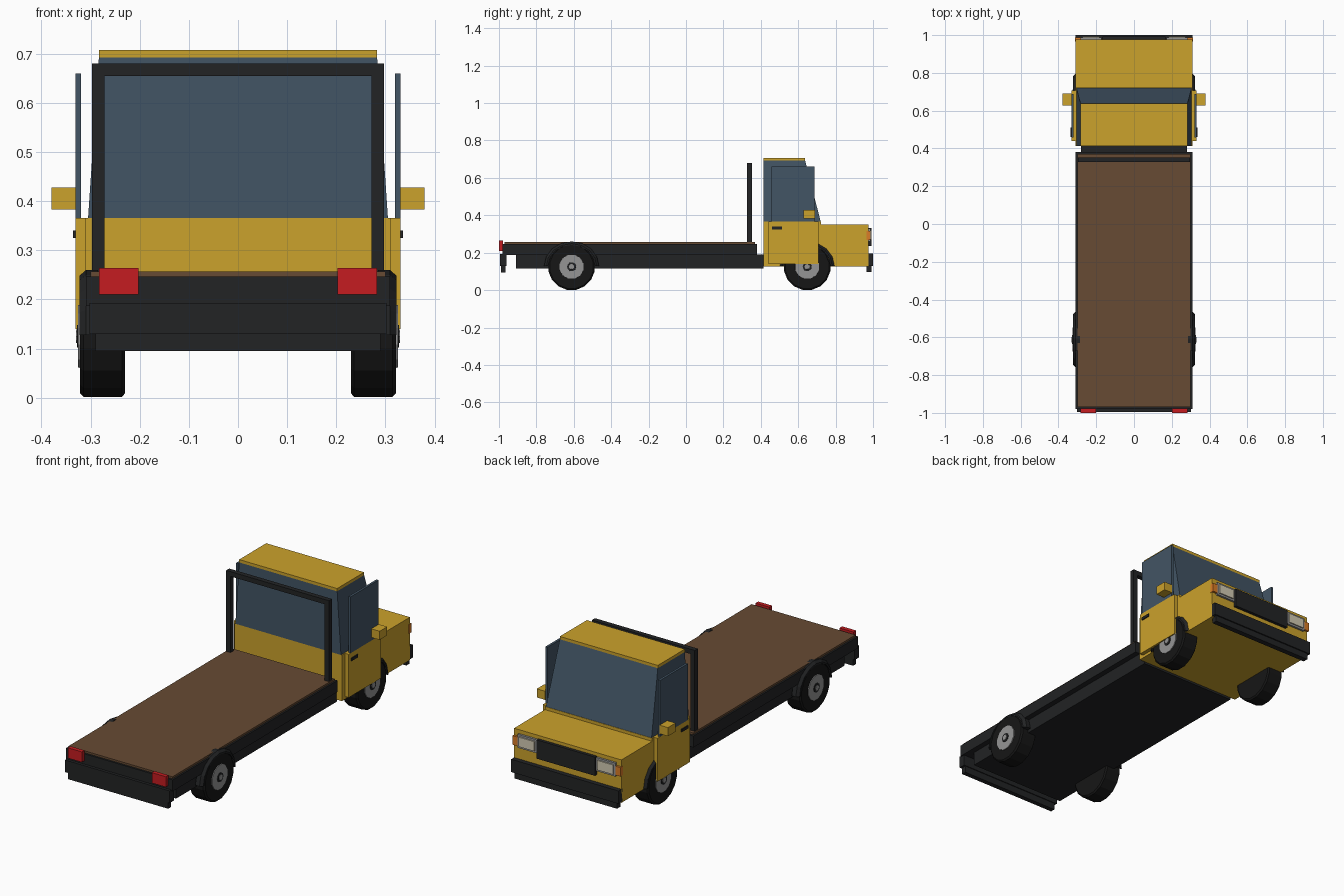
import bpy, bmesh, math
from mathutils import Matrix

if "Cube" in bpy.data.objects:
    bpy.data.objects.remove(bpy.data.objects["Cube"])


def mat(name, r, g, b):
    m = bpy.data.materials.new(name)
    m.diffuse_color = (r, g, b, 1)
    m.use_nodes = True
    m.node_tree.nodes["Principled BSDF"].inputs["Base Color"].default_value = m.diffuse_color
    return m


YELLOW = mat("yellow_paint", 0.60, 0.36, 0.025)
GLASS = mat("glass", 0.055, 0.09, 0.13)
BLACK = mat("black", 0.016, 0.017, 0.018)
RUBBER = mat("rubber", 0.008, 0.008, 0.008)
WOOD = mat("wood", 0.135, 0.07, 0.033)
RED = mat("red_lens", 0.56, 0.012, 0.015)
ORANGE = mat("orange_lens", 0.7, 0.2, 0.02)
LENS = mat("lamp_lens", 0.65, 0.6, 0.45)
METAL = mat("metal", 0.3, 0.3, 0.3)


def finish(name, bm, material):
    bmesh.ops.recalc_face_normals(bm, faces=bm.faces)
    me = bpy.data.meshes.new(name)
    bm.to_mesh(me)
    bm.free()
    me.materials.append(material)
    ob = bpy.data.objects.new(name, me)
    bpy.context.collection.objects.link(ob)
    return ob


def box(name, x, y, z, material):
    """Box from (min, max) ranges."""
    bm = bmesh.new()
    bmesh.ops.create_cube(bm, size=1)
    for v in bm.verts:
        v.co = [r[0] if c < 0 else r[1] for c, r in zip(v.co, (x, y, z))]
    return finish(name, bm, material)


def wide(name, half, y, z, material):
    return box(name, (-half, half), y, z, material)


def pair(name, x, y, z, material):
    for side, s in (("right", 1), ("left", -1)):
        box(f"{name}_{side}", sorted((s * x[0], s * x[1])), y, z, material)


def lathe(name, s, y, z, profile, sides, material):
    """Spin an (x, radius) profile about the axle at (y, z)."""
    bm = bmesh.new()
    rings = []
    for px, r in profile:
        rings.append([bm.verts.new((s * px,
                                    y + r * math.sin(2 * math.pi * (i + .5) / sides),
                                    z + r * math.cos(2 * math.pi * (i + .5) / sides)))
                      for i in range(sides)])
    for a, b in zip(rings, rings[1:]):
        for i in range(sides):
            j = (i + 1) % sides
            bm.faces.new((a[i], a[j], b[j], b[i]))
    bm.faces.new(rings[0])
    bm.faces.new(rings[-1])
    return finish(name, bm, material)


def arch(name, s, y, z):
    """Half-ring mudguard that tapers towards its outer rim."""
    bm = bmesh.new()
    section = [(0.285, 0.126), (0.322, 0.126), (0.322, 0.134), (0.309, 0.147), (0.285, 0.147)]
    rings = []
    for i in range(9):
        a = math.pi * i / 8
        rings.append([bm.verts.new((s * px, y + r * math.cos(a), z + 0.9 * r * math.sin(a)))
                      for px, r in section])
    for a, b in zip(rings, rings[1:]):
        for i in range(5):
            j = (i + 1) % 5
            bm.faces.new((a[i], a[j], b[j], b[i]))
    bm.faces.new(rings[0])
    bm.faces.new(rings[-1])
    finish(name, bm, BLACK)


# Chassis and flat bed
wide("chassis", 0.28, (-0.91, 0.415), (0.115, 0.19), BLACK)
wide("bed_frame", 0.309, (-0.98, 0.38), (0.187, 0.247), BLACK)
wide("bed_deck", 0.30, (-0.97, 0.37), (0.24, 0.257), WOOD)

# Headboard hoop behind the cab
pair("headboard_post", (0.272, 0.297), (0.327, 0.352), (0.25, 0.68), BLACK)
wide("headboard_bar", 0.297, (0.327, 0.352), (0.655, 0.68), BLACK)

# Tail bumper and lights
wide("tail_bumper", 0.302, (-0.995, -0.96), (0.13, 0.193), BLACK)
wide("tail_bumper_lip", 0.29, (-0.99, -0.965), (0.095, 0.13), BLACK)
pair("tail_light", (0.202, 0.283), (-1.0, -0.978), (0.21, 0.264), RED)

# Cab body and hood
wide("cab_body", 0.31, (0.414, 0.722), (0.126, 0.366), YELLOW)
wide("hood", 0.31, (0.72, 0.976), (0.126, 0.35), YELLOW)

# Glasshouse tapering to the roof
glass = wide("cab_glass", 0.305, (0.414, 0.72), (0.366, 0.692), GLASS)
for v in glass.data.vertices:
    if v.co.z > 0.5:
        v.co.x *= 0.283 / 0.305
        if v.co.y > 0.5:
            v.co.y = 0.637
wide("roof", 0.283, (0.414, 0.637), (0.692, 0.707), YELLOW)

# Doors, windows, handles and mirrors
pair("door", (0.308, 0.331), (0.44, 0.708), (0.14, 0.366), YELLOW)
pair("door_window", (0.319, 0.331), (0.457, 0.687), (0.366, 0.66), GLASS)
pair("door_handle", (0.329, 0.336), (0.46, 0.512), (0.325, 0.34), BLACK)
pair("mirror", (0.331, 0.379), (0.627, 0.69), (0.383, 0.428), YELLOW)

# Nose: grille, lamps and bumper
wide("grille", 0.168, (0.97, 0.992), (0.235, 0.333), BLACK)
pair("lamp_housing", (0.172, 0.283), (0.97, 0.987), (0.26, 0.33), METAL)
pair("lamp_lens", (0.182, 0.273), (0.98, 0.993), (0.27, 0.32), LENS)
pair("turn_signal", (0.283, 0.312), (0.965, 0.987), (0.268, 0.315), ORANGE)
wide("nose_bumper", 0.31, (0.965, 1.0), (0.13, 0.197), BLACK)
wide("nose_bumper_lip", 0.297, (0.965, 0.993), (0.098, 0.13), BLACK)

# Wheels and mudguards
for end, y in (("rear", -0.612), ("front", 0.648)):
    for side, s in (("right", 1), ("left", -1)):
        tag = f"{end}_{side}"
        lathe(f"tyre_{tag}", s, y, 0.125,
              [(0.23, 0.118), (0.236, 0.126), (0.314, 0.126), (0.321, 0.118)], 16, RUBBER)
        lathe(f"rim_{tag}", s, y, 0.125, [(0.30, 0.068), (0.325, 0.066)], 12, METAL)
        lathe(f"hub_{tag}", s, y, 0.125, [(0.31, 0.026), (0.328, 0.024)], 10, BLACK)
        lathe(f"hub_cap_{tag}", s, y, 0.125, [(0.32, 0.016), (0.330, 0.014)], 10, METAL)
        arch(f"mudguard_{tag}", s, y, 0.128)
